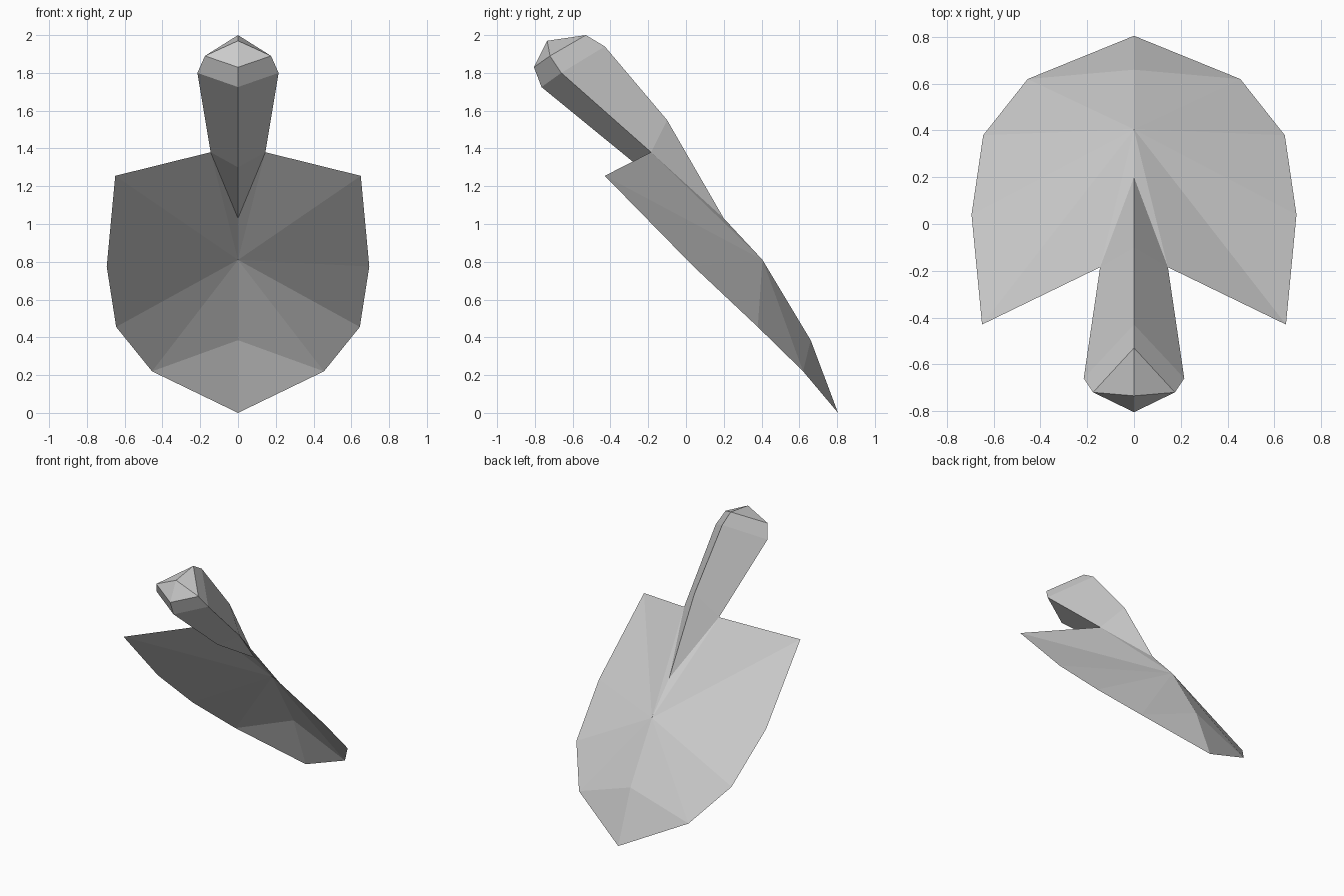
import bpy

if "Cube" in bpy.data.objects:
    bpy.data.objects.remove(bpy.data.objects["Cube"])

# One plain grey for the whole trowel
grey = bpy.data.materials.new("plain grey")
grey.diffuse_color = (0.6, 0.6, 0.6, 1)
grey.use_nodes = True
grey.node_tree.nodes["Principled BSDF"].inputs["Base Color"].default_value = grey.diffuse_color


def half_part(name, verts, faces):
    """Flat-shaded right half, mirrored across x = 0."""
    mesh = bpy.data.meshes.new(name)
    mesh.from_pydata(verts, [], faces)
    mesh.materials.append(grey)
    obj = bpy.data.objects.new(name, mesh)
    bpy.context.collection.objects.link(obj)
    mirror = obj.modifiers.new("mirror", 'MIRROR')
    mirror.use_clip = True
    mirror.merge_threshold = 0.001
    return obj


NECK = (0, 0.20, 1.03)       # where the handle runs out into the blade
SHOULDER = (0.145, -0.185, 1.38)

# Blade: thin folded sheet, a fan around the high point of its spine
rim = [NECK, SHOULDER, (0.65, -0.43, 1.255), (0.695, 0.04, 0.775),
       (0.645, 0.38, 0.455), (0.455, 0.62, 0.22), (0, 0.66, 0.385)]
blade_verts = [(0, 0.405, 0.81)] + rim + [(0, 0.805, 0.0)]
fan = [(0, i + 1, i) for i in range(1, len(rim))]
half_part("blade", blade_verts, fan + [(7, 6, 8)])

# Handle: diamond rings (top, side, bottom) lofted from neck to rounded end
rings = [
    [(0, -0.10, 1.55), SHOULDER, (0, -0.245, 1.30)],
    [(0, -0.43, 1.94), (0.215, -0.66, 1.80), (0, -0.765, 1.725)],
    [(0, -0.53, 2.0), (0.175, -0.72, 1.89), (0, -0.805, 1.83)],
]
handle_verts = [NECK] + [v for ring in rings for v in ring] + [(0, -0.735, 1.97)]
handle_faces = []
for side in (0, 1):
    handle_faces.append((0, 2 + side, 1 + side))            # neck
    for r in (0, 1):                                        # grip walls
        a = 1 + r * 3 + side
        handle_faces.append((a, a + 1, a + 4, a + 3))
    handle_faces.append((7 + side, 8 + side, 10))           # end cap
half_part("handle", handle_verts, handle_faces)
